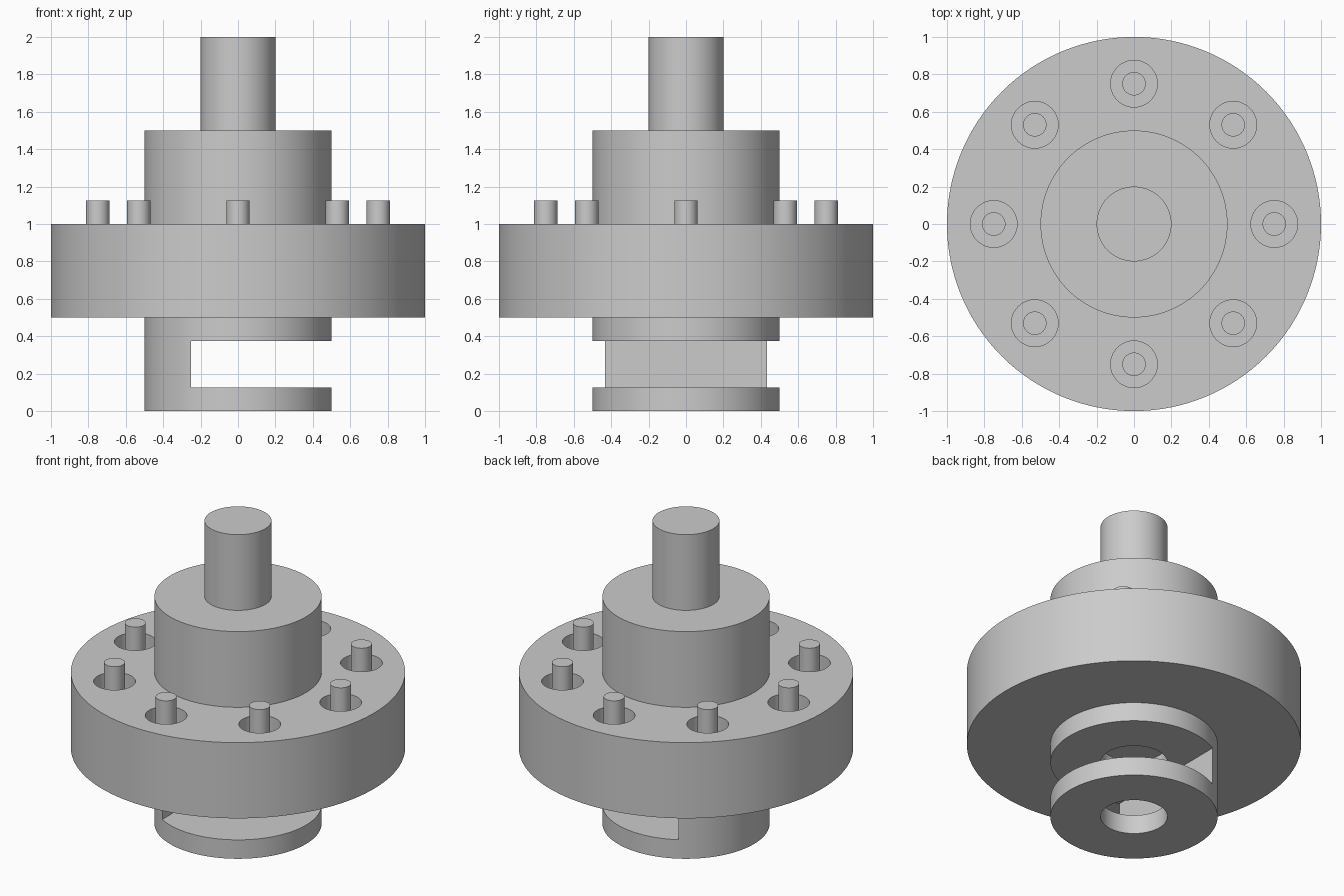
import bpy, bmesh, math
from mathutils import Matrix, Vector

cube = bpy.data.objects.get("Cube")
if cube:
    bpy.data.objects.remove(cube, do_unlink=True)

# Single metal colour
metal = bpy.data.materials.new("grey metal")
metal.use_nodes = True
GREY = (0.6, 0.6, 0.6, 1)
metal.diffuse_color = GREY
metal.node_tree.nodes["Principled BSDF"].inputs["Base Color"].default_value = GREY


def finish(name, bm):
    bmesh.ops.recalc_face_normals(bm, faces=bm.faces[:])
    mesh = bpy.data.meshes.new(name)
    bm.to_mesh(mesh)
    bm.free()
    mesh.materials.append(metal)
    obj = bpy.data.objects.new(name, mesh)
    bpy.context.collection.objects.link(obj)
    return obj


def activate(obj):
    bpy.ops.object.select_all(action='DESELECT')
    obj.select_set(True)
    bpy.context.view_layer.objects.active = obj


def smooth(obj):
    activate(obj)
    bpy.ops.object.shade_smooth_by_angle(angle=math.radians(30))


def lathe(name, profile, steps=128):
    bm = bmesh.new()
    verts = [bm.verts.new((r, 0, z)) for r, z in profile]
    edges = [bm.edges.new(pair) for pair in zip(verts, verts[1:])]
    bmesh.ops.spin(bm, geom=verts + edges, cent=(0, 0, 0), axis=(0, 0, 1),
                   angle=math.tau, steps=steps)
    bmesh.ops.remove_doubles(bm, verts=bm.verts[:], dist=0.0001)
    return finish(name, bm)


def cylinder(name, x, y, radius, bottom, top, segments=48):
    bm = bmesh.new()
    bmesh.ops.create_cone(bm, cap_ends=True, segments=segments, radius1=radius,
                          radius2=radius, depth=top - bottom,
                          matrix=Matrix.Translation((x, y, (bottom + top) / 2)))
    return finish(name, bm)


def box(name, low, high):
    low, high = Vector(low), Vector(high)
    bm = bmesh.new()
    bmesh.ops.create_cube(bm, size=1, matrix=Matrix.Translation((low + high) / 2)
                          @ Matrix.Diagonal((high - low).to_4d()))
    return finish(name, bm)


def cut(target, cutter):
    activate(target)
    mod = target.modifiers.new("cut", 'BOOLEAN')
    mod.operation = 'DIFFERENCE'
    mod.solver = 'EXACT'
    mod.object = cutter
    bpy.ops.object.modifier_apply(modifier=mod.name)
    bpy.data.objects.remove(cutter, do_unlink=True)


# Turned body: blind bore, lower hub, flange, upper hub and shaft
body = lathe("flanged_shaft", [
    (0, 0.5), (0.2, 0.5), (0.2, 0), (0.5, 0), (0.5, 0.5), (1, 0.5),
    (1, 1), (0.5, 1), (0.5, 1.5), (0.2, 1.5), (0.2, 2), (0, 2)])

# Side slot through the lower hub, open towards +x
cut(body, box("slot_cutter", (-0.25, -0.7, 0.125), (0.7, 0.7, 0.375)))

# Ring of counterbored holes, each with a pin standing in it
FLOOR = 0.75
for i in range(8):
    a = i * math.tau / 8
    x, y = 0.75 * math.cos(a), 0.75 * math.sin(a)
    cut(body, cylinder("hole_cutter", x, y, 0.125, FLOOR, 1.2))
    smooth(cylinder(f"pin_{i + 1}", x, y, 0.0625, FLOOR, 1.125))

smooth(body)
